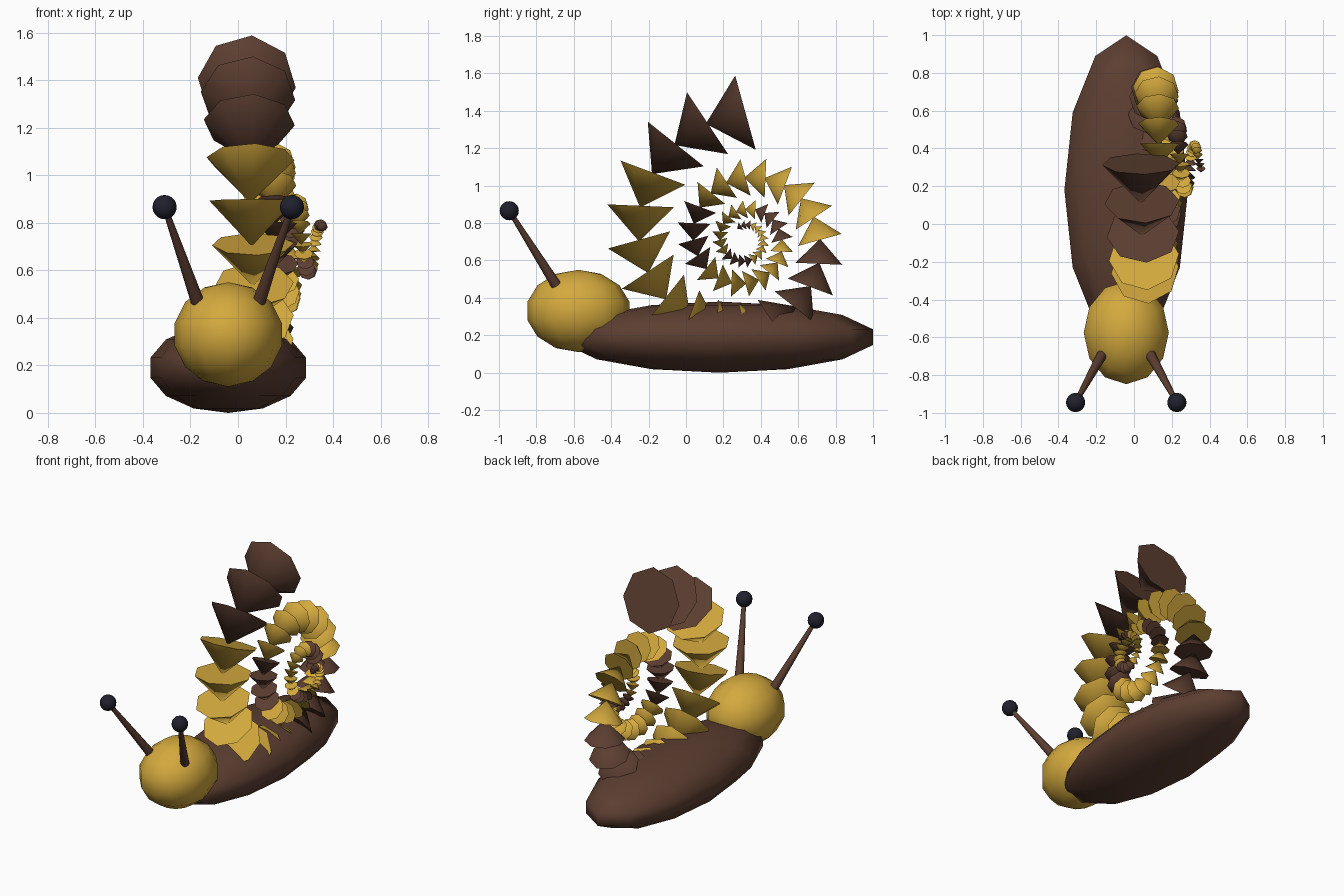
import bpy, bmesh, math
from mathutils import Matrix, Vector

if "Cube" in bpy.data.objects:
    bpy.data.objects.remove(bpy.data.objects["Cube"])


def material(name, rgb):
    m = bpy.data.materials.new(name)
    m.diffuse_color = (*rgb, 1.0)
    m.use_nodes = True
    m.node_tree.nodes["Principled BSDF"].inputs["Base Color"].default_value = m.diffuse_color
    return m


BROWN = material("brown", (0.107, 0.048, 0.030))
YELLOW = material("yellow", (0.66, 0.40, 0.048))
BLACK = material("dark_navy", (0.014, 0.015, 0.026))


def add_object(name, bm, mat, angle=60):
    mesh = bpy.data.meshes.new(name)
    bm.to_mesh(mesh)
    bm.free()
    mesh.materials.append(mat)
    ob = bpy.data.objects.new(name, mesh)
    bpy.context.collection.objects.link(ob)
    bpy.ops.object.select_all(action='DESELECT')
    bpy.context.view_layer.objects.active = ob
    ob.select_set(True)
    bpy.ops.object.shade_smooth_by_angle(angle=math.radians(angle))
    return ob


def ellipsoid(name, centre, radii, mat, segments=12, rings=7):
    bm = bmesh.new()
    bmesh.ops.create_uvsphere(bm, u_segments=segments, v_segments=rings, radius=1)
    # keep a vertex column on the long axis
    bm.transform(Matrix.Translation(centre) @ Matrix.Diagonal((*radii, 1)))
    return add_object(name, bm, mat, 80)


def cone(name, matrix, r1, r2, depth, segments, mat):
    # cone whose base centre sits at the matrix origin, pointing along local z
    bm = bmesh.new()
    bmesh.ops.create_cone(bm, cap_ends=True, segments=segments,
                          radius1=r1, radius2=r2, depth=depth)
    bm.transform(matrix @ Matrix.Translation((0, 0, depth / 2)))
    return add_object(name, bm, mat)


CX = -0.041  # centre line of body and head

# body and head
ellipsoid("body", (CX, 0.18, 0.19), (0.336, 0.84, 0.19), BROWN)
ellipsoid("head", (CX, -0.575, 0.33), (0.231, 0.28, 0.22), YELLOW)

# eye stalks with ball eyes
for side, label in ((-1, "left"), (1, "right")):
    base = Vector((CX + side * 0.130, -0.695, 0.47))
    eye = Vector((CX + side * 0.268, -0.945, 0.866))
    axis = eye - base
    turn = axis.to_track_quat('Z', 'Y').to_matrix().to_4x4()
    cone(label + "_eye_stalk", Matrix.Translation(base) @ turn,
         0.028, 0.012, axis.length, 12, BROWN)
    ellipsoid(label + "_eye", eye, (0.051, 0.051, 0.051), BLACK, 16, 10)

# shell: shrinking cones along a spiral that drifts sideways
for i in range(62):
    s = 0.965 ** i
    a = math.radians(90 + 18 * i)          # position angle round the spiral
    b = a + math.radians(15.5)             # tilt of the cone base
    pos = (0.037 + 0.0052 * i,
           0.318 + 0.68 * s * math.cos(a),
           0.71 + 0.68 * s * math.sin(a))
    frame = Matrix(((1, 0, 0, pos[0]),
                    (0, math.cos(b), -math.sin(b), pos[1]),
                    (0, math.sin(b), math.cos(b), pos[2]),
                    (0, 0, 0, 1)))
    spin = Matrix.Rotation(math.radians(-6), 4, 'Z')
    cone("shell_cone", frame @ spin, 0.207 * s, 0, 0.22 * s, 8,
         BROWN if (i + 1) % 12 < 4 else YELLOW)
